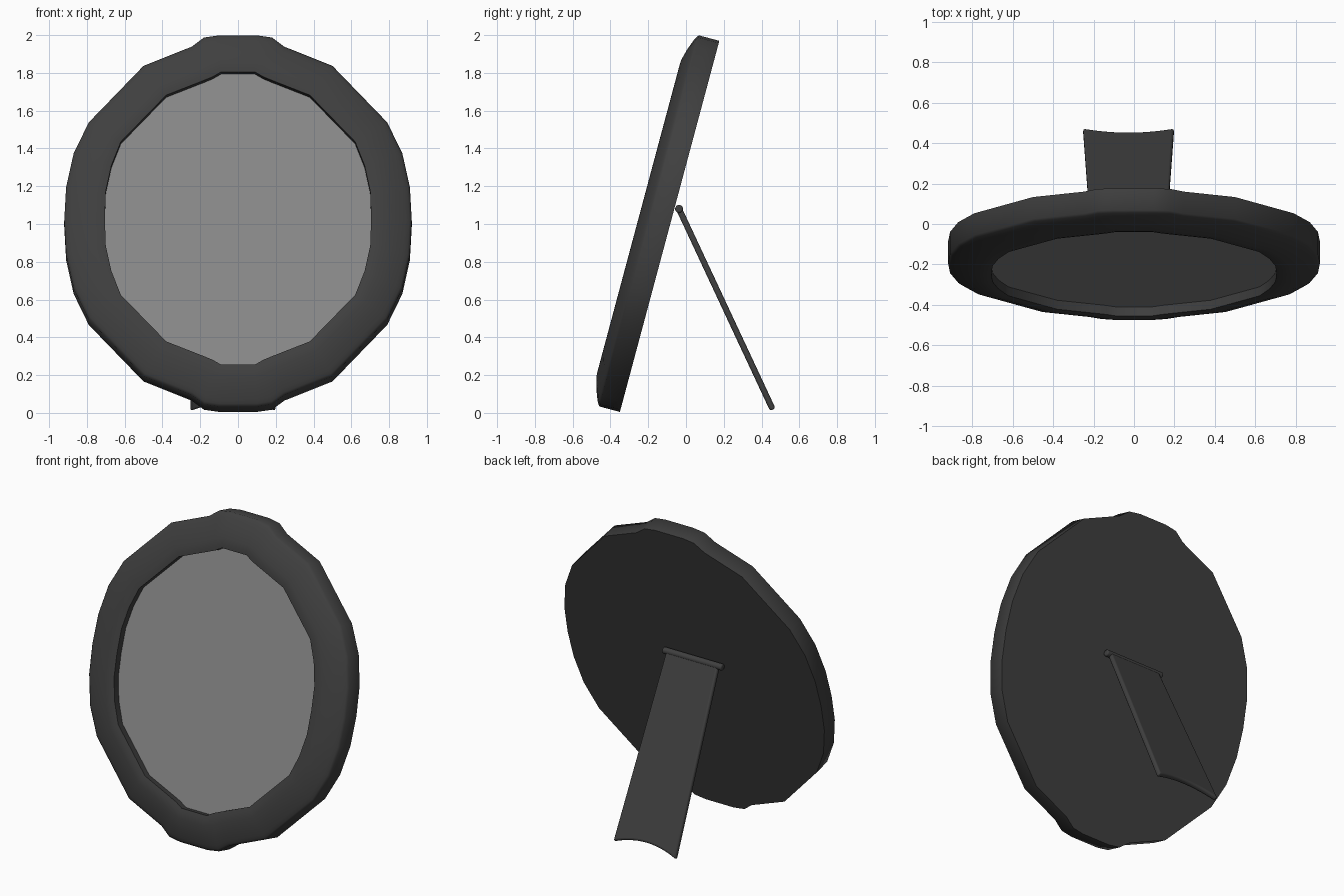
import bpy, bmesh, math
from mathutils import Matrix, Vector

cube = bpy.data.objects.get("Cube")
if cube:
    bpy.data.objects.remove(cube, do_unlink=True)

TILT = math.radians(15)
HALF = 1.017


def material(name, level):
    m = bpy.data.materials.new(name)
    m.use_nodes = True
    color = (level, level, level, 1)
    m.diffuse_color = color
    m.node_tree.nodes["Principled BSDF"].inputs["Base Color"].default_value = color
    return m


black = material("charcoal plastic", 0.05)
grey = material("grey glass", 0.25)


def finish(name, bm, mat, matrix, angle, bevel=0):
    """Turn a bmesh into a placed, shaded object."""
    bmesh.ops.recalc_face_normals(bm, faces=bm.faces)
    mesh = bpy.data.meshes.new(name)
    bm.to_mesh(mesh)
    bm.free()
    mesh.materials.append(mat)
    ob = bpy.data.objects.new(name, mesh)
    bpy.context.collection.objects.link(ob)
    ob.matrix_world = matrix
    if bevel:
        mod = ob.modifiers.new("rounding", 'BEVEL')
        mod.width = bevel
        mod.segments = 3
        mod.limit_method = 'ANGLE'
        mod.angle_limit = math.radians(40)
    bpy.ops.object.select_all(action='DESELECT')
    ob.select_set(True)
    bpy.context.view_layer.objects.active = ob
    bpy.ops.object.shade_smooth_by_angle(angle=math.radians(angle))
    return ob


def mirror_outline(quarter):
    """Mirror a quarter outline (side to top) into a full loop."""
    right = [(x, -z) for x, z in reversed(quarter[1:])] + quarter
    return right + [(-x, z) for x, z in reversed(right)]


def loft(rings):
    """Skin closed rings and cap both ends."""
    bm = bmesh.new()
    loops = [[bm.verts.new(p) for p in ring] for ring in rings]
    count = len(loops[0])
    for a, b in zip(loops, loops[1:]):
        for i in range(count):
            j = (i + 1) % count
            bm.faces.new((a[i], a[j], b[j], b[i]))
    bm.faces.new(loops[0])
    bm.faces.new(loops[-1])
    return bm


# Wavy outer rim and matching opening
outer = mirror_outline([(.92, 0), (.91, .185), (.87, .37), (.79, .54), (.5, .85),
                        (.245, .955), (.18, 1.005), (.1, HALF)])
inner = mirror_outline([(.705, 0), (.7, .15), (.67, .29), (.62, .42), (.38, .675),
                        (.19, .752), (.135, .775), (.09, .802)])


def ring(t, depth):
    return [(a[0] + (b[0] - a[0]) * t, -depth, a[1] + (b[1] - a[1]) * t)
            for a, b in zip(outer, inner)]


# The whole frame leans back about its lower back edge
lean = (Matrix.Translation((0, -.35, .005)) @ Matrix.Rotation(-TILT, 4, 'X')
        @ Matrix.Translation((0, 0, HALF)))

# Frame with rounded front, recess and flat back
profile = [(0, 0), (0, .112), (.06, .122), (.15, .132), (.4, .152), (.7, .169),
           (.88, .17), (1, .166), (1, .115)]
finish("frame", loft([ring(t, d) for t, d in profile]), black, lean, 65)

# Glass plate in the recess
finish("glass", loft([ring(1, .115), ring(1, .12)]), grey, lean, 30)

# Hinge bar across the back
SHIFT = -.027
hinge_pos = Vector((SHIFT, -.037, 1.08))
bm = bmesh.new()
bmesh.ops.create_cone(bm, cap_ends=True, segments=16, radius1=.021, radius2=.021,
                      depth=.43, matrix=Matrix.Rotation(math.pi / 2, 4, 'Y'))
finish("hinge", bm, black, Matrix.Translation(hinge_pos), 35, .008)

# Support leg: tapered panel with a concave foot
foot = Vector((SHIFT, .461, .014))
span = foot - hinge_pos
length = span.length
steps = 12
outline = [(-.188, 0), (.188, 0)]
for i in range(steps + 1):
    s = 1 - 2 * i / steps
    outline.append((.225 * s, -length + .046 * (1 - s * s)))
rings = [[(x, y, z) for x, z in outline] for y in (-.016, .016)]
swing = math.atan2(span.y, -span.z)
finish("support_leg", loft(rings), black,
       Matrix.Translation(hinge_pos) @ Matrix.Rotation(swing, 4, 'X'), 35, .012)
